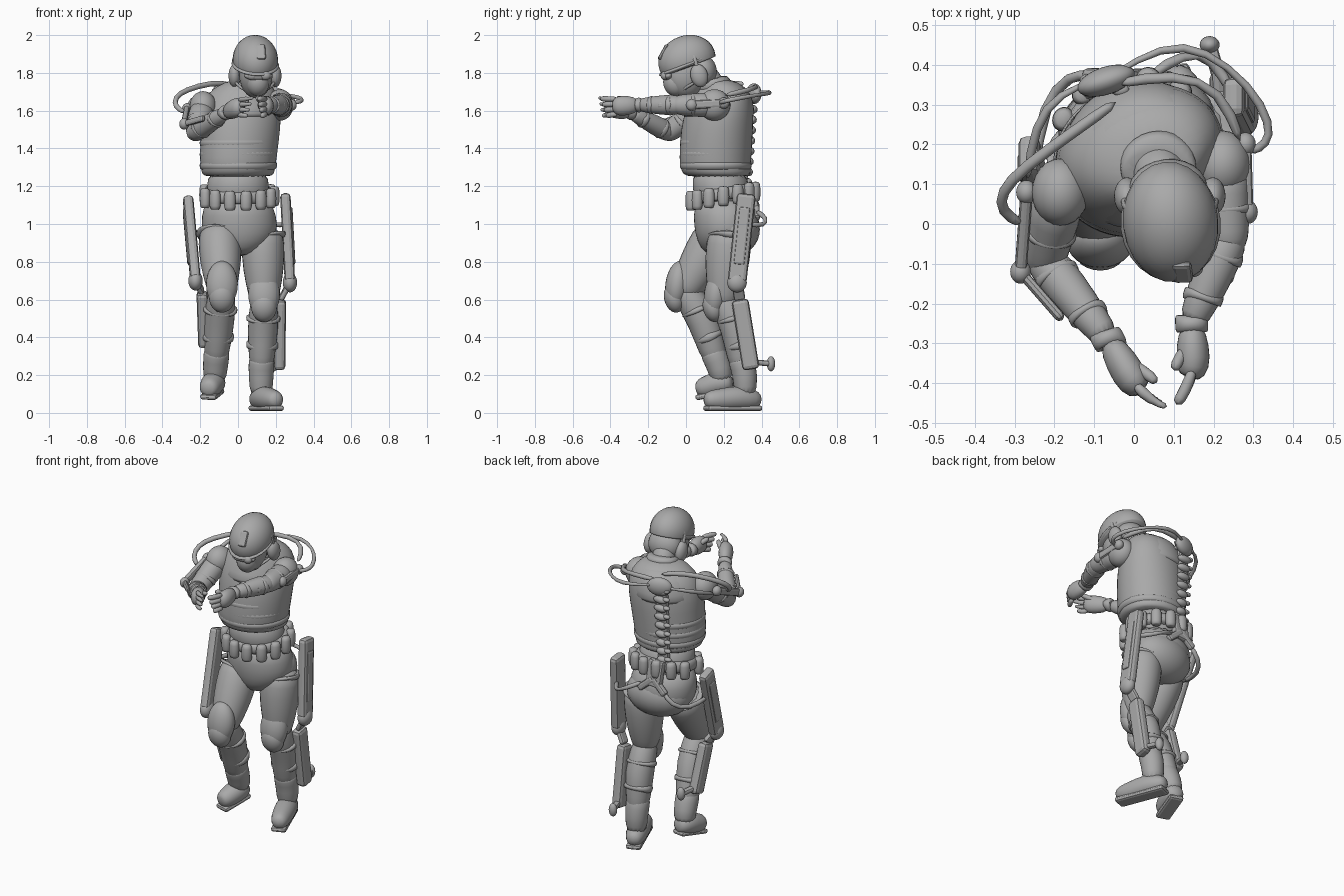
import bpy, bmesh, math
from mathutils import Vector, Matrix

if "Cube" in bpy.data.objects:
    bpy.data.objects.remove(bpy.data.objects["Cube"], do_unlink=True)

grey = bpy.data.materials.new("plain_grey")
grey.use_nodes = True
grey.diffuse_color = (.4, .4, .4, 1)
grey.node_tree.nodes["Principled BSDF"].inputs["Base Color"].default_value = grey.diffuse_color


def finish(name, bm, smooth=True):
    bmesh.ops.recalc_face_normals(bm, faces=bm.faces)
    mesh = bpy.data.meshes.new(name)
    for face in bm.faces:
        face.smooth = smooth
    bm.to_mesh(mesh)
    bm.free()
    mesh.materials.append(grey)
    obj = bpy.data.objects.new(name, mesh)
    bpy.context.scene.collection.objects.link(obj)
    return obj


def frame(direction):
    """Axes whose third column follows direction and whose first stays near world x."""
    t = Vector(direction).normalized()
    ref = Vector((1, 0, 0)) if abs(t.x) < .9 else Vector((0, 0, 1))
    u = (ref - t * ref.dot(t)).normalized()
    return Matrix((u, t.cross(u), t)).transposed()


def skin(name, rings, levels=1):
    """Joins equal rings of points into a closed smooth skin."""
    bm = bmesh.new()
    loops = [[bm.verts.new(p) for p in ring] for ring in rings]
    for low, high in zip(loops, loops[1:]):
        for i in range(len(low)):
            bm.faces.new((low[i - 1], low[i], high[i], high[i - 1]))
    bm.faces.new(loops[0])
    bm.faces.new(loops[-1])
    obj = finish(name, bm)
    obj.modifiers.new("smooth_skin", "SUBSURF").levels = levels
    obj.modifiers["smooth_skin"].render_levels = levels
    return obj


def circle(sides):
    angles = [math.tau * i / sides for i in range(sides)]
    return [(math.cos(a), math.sin(a)) for a in angles]


def limb(name, stations, wide=1, sides=14):
    """Tube through (x, y, z, radius) stations."""
    centres = [Vector(s[:3]) for s in stations]
    rings = []
    for i, centre in enumerate(centres):
        before, after = centres[max(i - 1, 0)], centres[min(i + 1, len(centres) - 1)]
        axes = frame(after - before)
        radius = stations[i][3]
        rings.append([centre + axes @ Vector((c * radius * wide, s * radius, 0))
                      for c, s in circle(sides)])
    return skin(name, rings)


def stack(name, rows, yaw=0, tilt=0):
    """Body shell from rows of (z, centre x, centre y, half width, half depth)."""
    turn = Matrix.Rotation(math.radians(yaw), 3, "Z")
    rings = []
    for z, x, y, width, depth in rows:
        ring = [turn @ Vector((c * width, s * depth, s * tilt)) for c, s in circle(24)]
        rings.append([p + Vector((x, y, z)) for p in ring])
    return skin(name, rings)


def cable(name, points, radius=.013):
    return limb(name, [(*p, radius) for p in points], sides=8)


def strap(name, centre, direction, radius, half=.014, wide=1):
    c, d = Vector(centre), Vector(direction).normalized()
    steps = [(-half, .9), (-half, 1), (half, 1), (half, .9)]
    return limb(name, [(*(c + d * s), radius * k) for s, k in steps], wide)


def bar(name, a, b, width, depth, bevel=.012):
    """Bevelled block running from a to b."""
    a, b = Vector(a), Vector(b)
    bm = bmesh.new()
    bmesh.ops.create_cube(bm, size=1)
    size = Matrix.Diagonal((width, depth, (b - a).length, 1))
    place = Matrix.Translation((a + b) / 2) @ frame(b - a).to_4x4()
    bm.transform(place @ size)
    obj = finish(name, bm, False)
    mod = obj.modifiers.new("soft_edges", "BEVEL")
    mod.width, mod.segments = bevel, 2
    return obj


def ball(name, centre, radii, pitch=0, yaw=0, cut=None):
    """Ellipsoid, optionally cut off below a local height."""
    bm = bmesh.new()
    bmesh.ops.create_uvsphere(bm, u_segments=24, v_segments=16, radius=1)
    if cut is not None:
        geom = bm.verts[:] + bm.edges[:] + bm.faces[:]
        bmesh.ops.bisect_plane(bm, geom=geom, plane_co=(0, 0, cut), plane_no=(0, 0, 1), clear_inner=True)
        bmesh.ops.holes_fill(bm, edges=bm.edges[:], sides=0)
    turn = Matrix.Rotation(math.radians(yaw), 4, "Z") @ Matrix.Rotation(math.radians(pitch), 4, "X")
    bm.transform(Matrix.Translation(centre) @ turn @ Matrix.Diagonal((*radii, 1)))
    return finish(name, bm)


# Torso, waist and pelvis
stack("armour_vest", [(1.25, 0, .17, .17, .15), (1.26, 0, .165, .195, .18), (1.3, 0, .155, .2, .185),
                      (1.34, 0, .155, .208, .19), (1.45, .01, .16, .212, .19), (1.56, .015, .17, .22, .185),
                      (1.66, .02, .185, .21, .16), (1.73, .03, .185, .16, .12), (1.77, .06, .16, .08, .08)], 20)
stack("vest_yoke", [(1.56, .015, .172, .19, .186), (1.575, .015, .172, .205, .192), (1.66, .02, .185, .19, .17),
                    (1.72, .03, .185, .15, .135), (1.75, .04, .18, .1, .1)], 20)
for z in (1.28, 1.34, 1.4):
    stack("vest_fold", [(z, 0, .16, .19, .175), (z + .01, 0, .157, .207, .19),
                        (z + .045, .003, .157, .211, .193), (z + .055, .003, .157, .195, .175)], 15)
stack("waist", [(1.08, 0, .2, .17, .15), (1.18, 0, .185, .165, .15), (1.3, 0, .175, .165, .15)])
stack("belt", [(1.125, 0, .2, .17, .15), (1.13, 0, .2, .19, .172), (1.19, 0, .195, .187, .17),
               (1.195, 0, .195, .17, .15)], tilt=.025)
stack("pelvis", [(.83, .01, .2, .05, .07), (.87, .01, .205, .14, .13), (.95, .01, .215, .205, .17),
                 (1.04, .005, .21, .2, .172), (1.15, 0, .2, .175, .155)])
ball("seat_of_trousers", (.01, .25, .97), (.195, .14, .14), 0, 8)

# Pouches around the belt
for angle in range(-155, 180, 26):
    c, s = math.cos(math.radians(angle)), math.sin(math.radians(angle))
    x, y, z = c * .193, .195 + s * .175, 1.15 + s * .025
    stack("belt_pouch", [(z + h, x, y, .032 * k, .028 * k)
                         for h, k in ((-.055, .6), (-.05, 1), (.04, 1), (.05, .6))], angle + 90)

# Neck, head and helmet
limb("neck", [(.05, .16, 1.68, .07), (.06, .14, 1.74, .068), (.08, .08, 1.82, .07)])
strap("collar", (.06, .145, 1.74), (.1, -.3, 1), .1, .03)
ball("head", (.095, -.01, 1.79), (.088, .105, .125), 15, 6)
ball("face_mask", (.105, -.06, 1.745), (.06, .06, .07), 20, 6)
ball("helmet_shell", (.092, .005, 1.868), (.12, .155, .13), 20, 6, -.25)
ball("helmet_rim", (.092, .0, 1.845), (.126, .155, .022), 22, 6)
ball("helmet_back", (.085, .085, 1.81), (.1, .078, .09), 10, 6)
bar("helmet_mount", (.118, -.098, 1.95), (.124, -.142, 1.87), .05, .022)
ball("goggles", (.108, -.1, 1.785), (.075, .03, .026), 15, 6)
for side in (-1, 1):
    lens = Vector((.11 + side * .035, -.112, 1.785))
    ball("goggle_lens", lens, (.028, .022, .024))
    x = .09 + side * .108
    ball("ear_cup", (x, .07, 1.785), (.032, .046, .062), 15)
    cable("ear_strap", [(x, .07, 1.8), (x + side * .01, .045, 1.87), (x - side * .025, .03, 1.94)], .012)
    cable("chin_strap", [(x, .06, 1.76), (x - side * .025, .0, 1.72), (.1, -.07, 1.685)], .009)

# Spine frame on the back
low, high = Vector((-.065, .31, 1.22)), Vector((-.075, .345, 1.69))
bar("spine_plate", low, high, .075, .03)
for i in range(9):
    p = low.lerp(high, i / 8.5)
    ball("vertebra", p + Vector((0, .018, 0)), (.032 + .002 * i, .022, .022), 20)
    for side in (-1, 1):
        ball("vertebra_wing", p + Vector((side * .04, .006 - side * .012, .01)), (.022, .016, .013))
ball("shoulder_hub", (-.07, .36, 1.69), (.075, .035, .055), 0, 18)
bar("hip_hub", (-.045, .345, 1.22), (-.035, .37, 1.06), .1, .04)
for side in (-1, 1):
    bar("hip_hub_arm", (-.035, .37, 1.11), (side * .09 - .03, .375, 1.03), .04, .035)

# Cables over the shoulders and around the hips
cable("left_shoulder_cable", [(-.06, .37, 1.7), (.07, .45, 1.7), (.18, .44, 1.69), (.29, .35, 1.68),
                              (.345, .25, 1.66), (.335, .2, 1.65), (.29, .18, 1.64)])
cable("left_upper_cable", [(-.05, .35, 1.72), (.1, .38, 1.73), (.22, .34, 1.71), (.27, .2, 1.68)], .016)
cable("right_shoulder_cable", [(-.04, .31, 1.74), (-.14, .24, 1.75), (-.28, .14, 1.71), (-.335, .08, 1.67),
                               (-.335, .03, 1.62), (-.28, .0, 1.59)], .016)
cable("right_upper_cable", [(-.07, .37, 1.69), (-.19, .33, 1.69), (-.25, .25, 1.66), (-.27, .1, 1.6)])
cable("left_hip_cable", [(.04, .37, 1.07), (.12, .43, 1.03), (.2, .42, .99), (.25, .32, 1.0)], .016)
cable("right_hip_cable", [(-.1, .37, 1.05), (-.16, .38, .98), (-.23, .3, .94), (-.25, .13, .97)], .016)


def arm(label, shoulder, elbow, wrist, knuckles, tips, thumb):
    s, e, w, k, f = map(Vector, (shoulder, elbow, wrist, knuckles, tips))
    ball(label + "_shoulder", s, (.072, .085, .083))
    limb(label + "_upper_arm", [(*s, .07), (*s.lerp(e, .4), .066), (*s.lerp(e, .8), .058), (*e, .055),
                                (*e.lerp(s, -.2), .035)])
    limb(label + "_forearm", [(*e.lerp(w, -.12), .035), (*e, .054), (*e.lerp(w, .35), .056),
                              (*e.lerp(w, .8), .042), (*w, .036)])
    strap(label + "_arm_strap", s.lerp(e, .6), e - s, .068)
    strap(label + "_elbow_strap", e.lerp(w, .2), w - e, .06)
    strap(label + "_wrist_strap", e.lerp(w, .68), w - e, .053)
    strap(label + "_glove_cuff", w, k - w, .043, .022)
    # Palm, curled fingers and thumb
    limb(label + "_palm", [(*w, .036), (*w.lerp(k, .5), .054), (*k, .055), (*k.lerp(f, .3), .035)], .8)
    for i in range(4):
        drop = Vector((0, 0, .036 - .026 * i))
        tip = f.lerp(k, .12 * i) + drop * 1.2
        cable(label + "_finger", [k + drop, (k + tip) / 2 + Vector((0, -.015, drop.z / 2)), tip], .016)
    cable(label + "_thumb", [w.lerp(k, .4), w.lerp(Vector(thumb), .7), thumb], .016)


arm("left", (.222, .15, 1.63), (.235, -.04, 1.63), (.145, -.25, 1.63), (.15, -.36, 1.625),
    (.105, -.455, 1.62), (.1, -.37, 1.67))
arm("right", (-.185, .08, 1.62), (-.225, -.09, 1.485), (-.065, -.29, 1.59), (-.0, -.4, 1.62),
    (.085, -.46, 1.625), (.06, -.4, 1.66))

# Arm braces
for label, a, b, c in (("left", (.28, .2, 1.64), (.285, .03, 1.63), (.235, -.15, 1.63)),
                       ("right", (-.27, .08, 1.61), (-.285, -.12, 1.53), (-.18, -.24, 1.56))):
    bar(label + "_upper_brace", a, b, .03, .045)
    bar(label + "_lower_brace", b, c, .024, .035)
    for joint in (a, b):
        ball(label + "_brace_joint", joint, (.026, .03, .03))


def leg(label, side, hip, knee, ankle, heel, toe):
    h, k, a, b, t = map(Vector, (hip, knee, ankle, heel, toe))
    calf = k.lerp(a, .4) + Vector((0, .03, 0))
    limb(label + "_thigh", [(*h, .11), (*h.lerp(k, .22), .126), (*h.lerp(k, .6), .117), (*h.lerp(k, .88), .094),
                            (*k, .082), (*k.lerp(h, -.12), .05)], .95)
    limb(label + "_shin", [(*k.lerp(a, -.1), .05), (*k, .08), (*calf, .09), (*k.lerp(a, .75), .074),
                           (*a, .062)], .95)
    # Knee guard with raised cap
    front = Vector((0, -.04, 0))
    ball(label + "_knee_guard", k + front + Vector((0, 0, .03)), (.084, .064, .125), -8)
    ball(label + "_knee_cap", k + front * 1.4 + Vector((0, 0, -.04)), (.068, .055, .08), 12)
    strap(label + "_thigh_strap", h.lerp(k, .13), k - h + Vector((side * .08, 0, 0)), .128, .013)
    strap(label + "_knee_strap", k.lerp(a, .25) + Vector((0, .018, 0)), a - k, .094)
    strap(label + "_calf_strap", k.lerp(a, .6) + Vector((0, .018, 0)), a - k, .088, .02)
    # Boot
    limb(label + "_boot_shaft", [(*a.lerp(k, .25), .06), (*a.lerp(k, .2), .073), (*a, .067),
                                 (*b.lerp(t, .2), .062)])
    lift = Vector((0, 0, .012))
    limb(label + "_boot_foot", [(*b.lerp(t, -.16), .03), (*b, .056), (*(b.lerp(t, .35) + lift), .068),
                                (*b.lerp(t, .75), .06), (*t, .052), (*t.lerp(b, -.15), .03)])
    sole = Vector((0, 0, -.045))
    bar(label + "_boot_sole", b.lerp(t, -.14) + sole, t.lerp(b, -.12) + sole, .09, .03, .014)


leg("left", 1, (.13, .235, .98), (.138, .2, .6), (.122, .315, .2), (.105, .36, .07), (.195, .13, .07))
leg("right", -1, (-.1, .185, .98), (-.085, -.005, .65), (-.12, .18, .24), (-.118, .225, .16), (-.155, .075, .13))

# Powered leg braces
for label, side, top, knee, shin, foot in (
        ("left", 1, (.25, .32, 1.16), (.275, .27, .69), (.225, .285, .6), (.22, .345, .23)),
        ("right", -1, (-.265, .18, 1.14), (-.225, .02, .7), (-.19, .07, .64), (-.18, .16, .35))):
    bar(label + "_thigh_brace", top, knee, .055, .1, .02)
    plate = Vector((side * .022, 0, 0))
    bar(label + "_thigh_cover", Vector(top).lerp(Vector(knee), .15) + plate,
        Vector(top).lerp(Vector(knee), .8) + plate, .025, .06)
    ball(label + "_knee_joint", knee, (.038, .052, .052))
    bar(label + "_knee_link", knee, shin, .03, .06)
    bar(label + "_shin_brace", shin, foot, .06, .09, .02)
    end = Vector(foot) + Vector((-side * .03, .105, .03))
    bar(label + "_heel_link", Vector(foot) + Vector((0, 0, .04)), end, .035, .03)
    ball(label + "_heel_knob", end, (.025, .022, .04))
